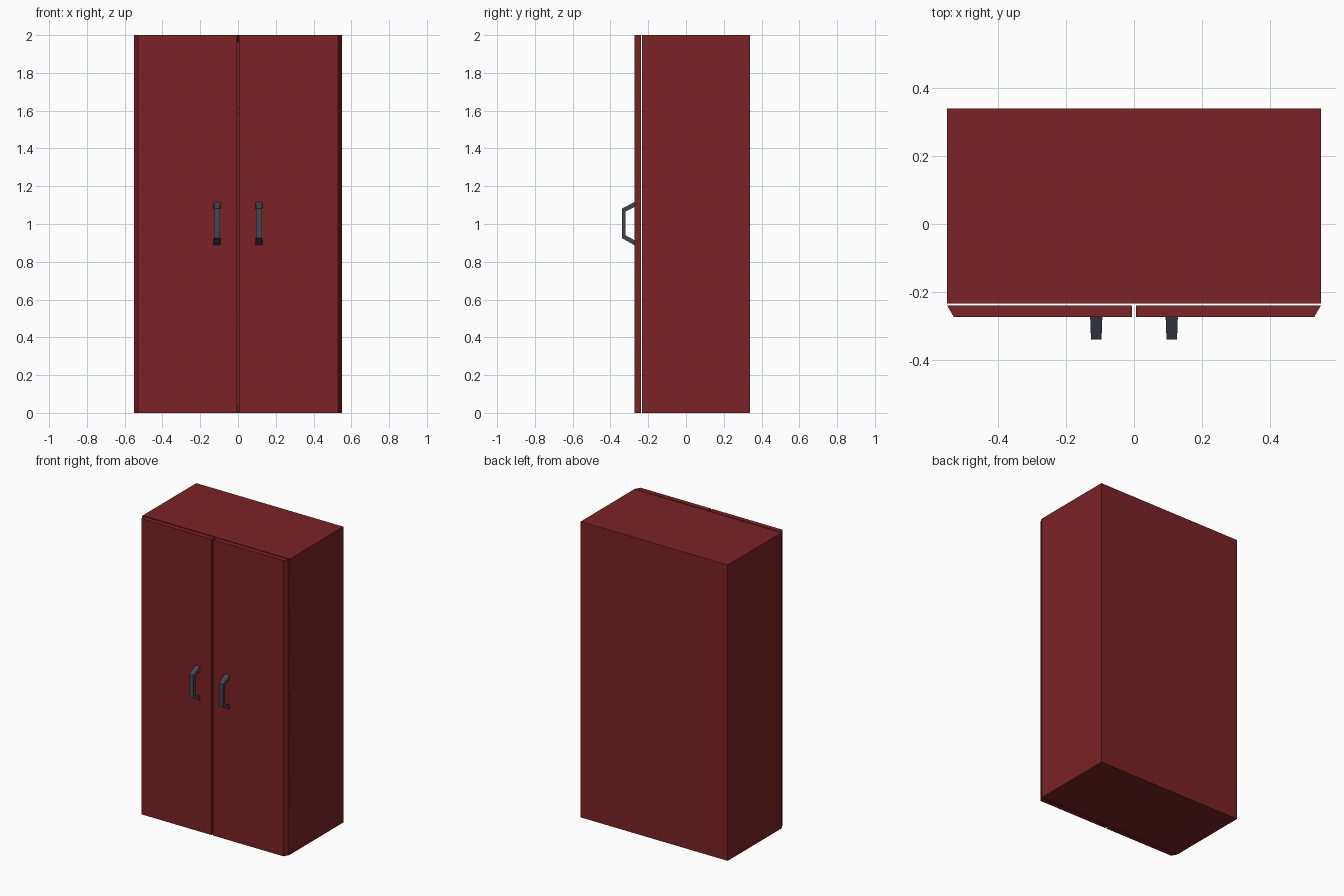
import bpy, bmesh

if "Cube" in bpy.data.objects:
    bpy.data.objects.remove(bpy.data.objects["Cube"])


def material(name, rgb):
    m = bpy.data.materials.new(name)
    m.diffuse_color = (*rgb, 1)
    m.use_nodes = True
    m.node_tree.nodes["Principled BSDF"].inputs["Base Color"].default_value = m.diffuse_color
    return m


RED = material("dark red", (0.2, 0.016, 0.018))
METAL = material("dark grey metal", (0.055, 0.062, 0.085))


def finish(name, bm, mat):
    bmesh.ops.recalc_face_normals(bm, faces=bm.faces)
    me = bpy.data.meshes.new(name)
    bm.to_mesh(me)
    bm.free()
    me.materials.append(mat)
    ob = bpy.data.objects.new(name, me)
    bpy.context.collection.objects.link(ob)
    return ob


def box(name, lo, hi, mat):
    bm = bmesh.new()
    bmesh.ops.create_cube(bm, size=1)
    for v in bm.verts:
        v.co = [hi[i] if v.co[i] > 0 else lo[i] for i in range(3)]
    return bm if name is None else finish(name, bm, mat)


# cabinet carcass: a box with its front face inset and pushed in
W, FRONT, BACK, T = 0.55, -0.234, 0.34, 0.05
bm = box(None, (-W, FRONT, 0), (W, BACK, 2), RED)
front = min(bm.faces, key=lambda f: f.calc_center_median().y)
bmesh.ops.inset_region(bm, faces=[front], thickness=T)
bmesh.ops.translate(bm, verts=front.verts, vec=(0, BACK - FRONT - T, 0))
finish("cabinet_body", bm, RED)

# inner shelves
for i, z in enumerate((0.49, 1.045, 1.6)):
    box(f"shelf_{i + 1}", (-W + T, FRONT + 0.01, z - 0.012),
        (W - T, BACK - T, z + 0.012), RED)

for side, s in (("left", -1), ("right", 1)):
    # door with slanted outer edge
    bm = bmesh.new()
    plan = [(0.006, -0.239), (W, -0.239), (0.53, -0.273), (0.006, -0.273)]
    f = bm.faces.new([bm.verts.new((s * x, y, 0)) for x, y in plan])
    top = bmesh.ops.extrude_face_region(bm, geom=[f])["geom"]
    bmesh.ops.translate(bm, vec=(0, 0, 2),
                        verts=[v for v in top if isinstance(v, bmesh.types.BMVert)])
    finish(f"door_{side}", bm, RED)

    # bent bar handle, slightly wider at the door: (outer y, z), (inner y, z), half width
    path = [((-0.272, 1.117), (-0.272, 1.09), 0.018),
            ((-0.339, 1.081), (-0.32, 1.066), 0.0155),
            ((-0.339, 0.925), (-0.32, 0.94), 0.0155),
            ((-0.272, 0.887), (-0.272, 0.914), 0.018)]
    bm = bmesh.new()
    rings = []
    for o, n, w in path:
        rings.append([bm.verts.new((s * 0.111 + d, y, z))
                      for d, (y, z) in ((-w, o), (w, o), (w, n), (-w, n))])
    for a, b in zip(rings, rings[1:]):
        for k in range(4):
            j = (k + 1) % 4
            bm.faces.new((a[k], a[j], b[j], b[k]))
    bm.faces.new(rings[0])
    bm.faces.new(rings[-1])
    finish(f"handle_{side}", bm, METAL)
